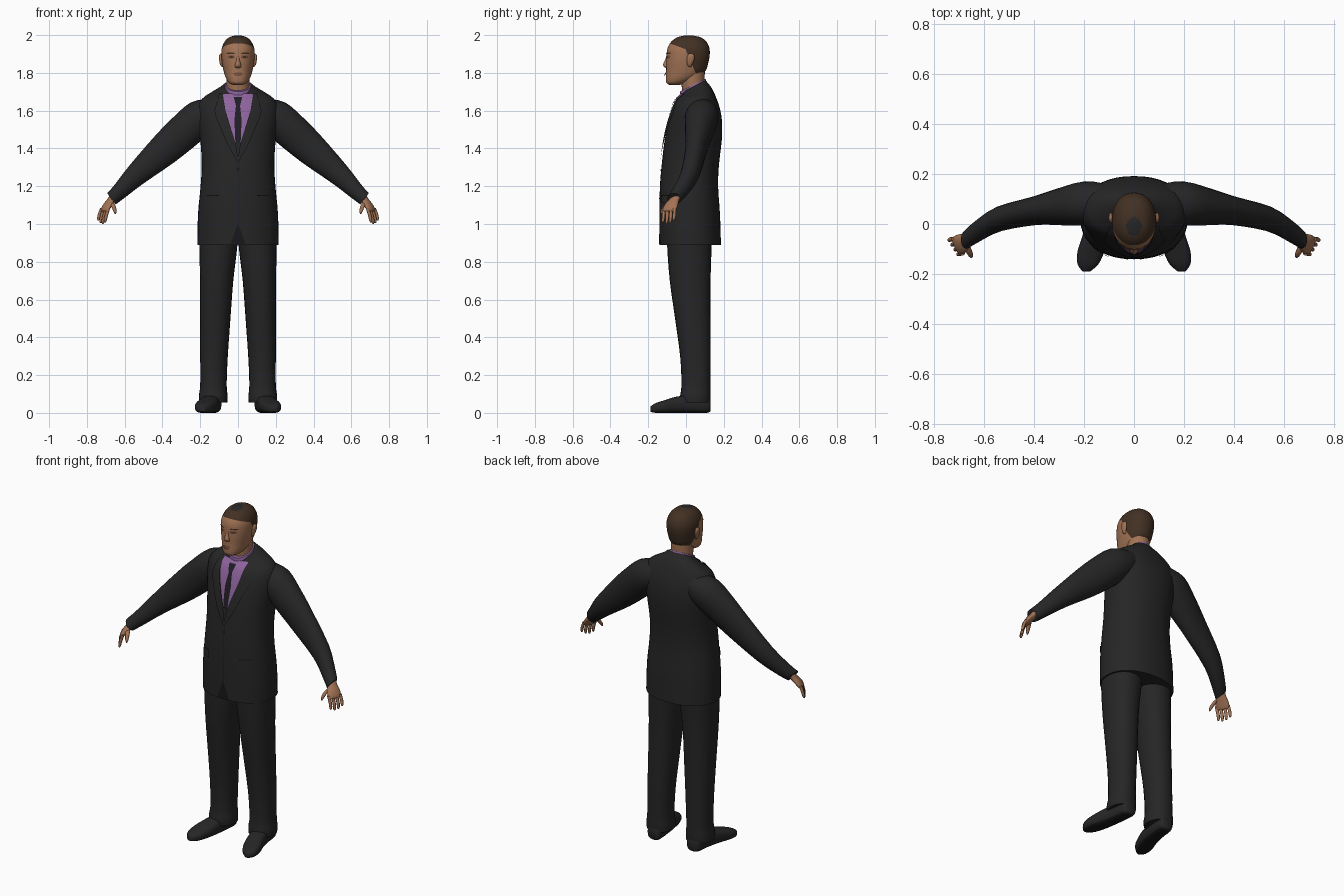
import bpy, bmesh, math
from mathutils import Vector
from mathutils.bvhtree import BVHTree

if "Cube" in bpy.data.objects:
    bpy.data.objects.remove(bpy.data.objects["Cube"])

X, Y, Z = Vector((1, 0, 0)), Vector((0, 1, 0)), Vector((0, 0, 1))


def material(name, r, g, b):
    m = bpy.data.materials.new(name)
    m.use_nodes = True
    m.diffuse_color = (r, g, b, 1)
    bsdf = m.node_tree.nodes["Principled BSDF"]
    bsdf.inputs["Base Color"].default_value = (r, g, b, 1)
    bsdf.inputs["Roughness"].default_value = 0.8
    return m


SUIT = material("charcoal suit", .019, .019, .02)
SEAM = material("dark seam", .009, .009, .01)
SHIRT = material("purple shirt", .27, .125, .34)
TIE = material("black tie", .014, .012, .017)
SKIN = material("brown skin", .36, .17, .09)
LIP = material("dark skin", .19, .08, .045)
HAIR = material("brown hair", .055, .03, .017)
CROWN = material("dark crown", .022, .021, .021)


def smooth_rows(rows, steps):
    """Catmull-Rom interpolation of number rows."""
    out = []
    for i in range(len(rows) - 1):
        p = [rows[max(i - 1, 0)], rows[i], rows[i + 1], rows[min(i + 2, len(rows) - 1)]]
        for k in range(steps):
            t = k / steps
            out.append([b + t * (c - a) / 2 + t * t * (a - 2.5 * b + 2 * c - d / 2)
                        + t ** 3 * (1.5 * (b - c) + (d - a) / 2)
                        for a, b, c, d in zip(*p)])
    return out + [rows[-1]]


def finish(name, bm, mats, angle=60):
    mesh = bpy.data.meshes.new(name)
    bm.to_mesh(mesh)
    bm.free()
    for m in mats:
        mesh.materials.append(m)
    ob = bpy.data.objects.new(name, mesh)
    bpy.context.collection.objects.link(ob)
    bpy.ops.object.select_all(action='DESELECT')
    ob.select_set(True)
    bpy.context.view_layer.objects.active = ob
    bpy.ops.object.shade_smooth_by_angle(angle=math.radians(angle))
    return ob


def loft(rings, u=X, v=Y, n=2.0, segs=24, steps=3, side=1):
    """Skin superellipse rings (x, y, z, half u, half v, tilt)."""
    bm = bmesh.new()
    rows = []
    for x, y, z, a, b, *tilt in smooth_rows(rings, steps):
        row = []
        for k in range(segs):
            t = 2 * math.pi * k / segs
            c, s = math.cos(t), math.sin(t)
            p = Vector((x, y, z)) + u * a * math.copysign(abs(c) ** (2 / n), c)
            p += (v + Z * (tilt[0] if tilt else 0)) * b * math.copysign(abs(s) ** (2 / n), s)
            p.x *= side
            row.append(bm.verts.new(p))
        rows.append(row)
    for r, q in zip(rows, rows[1:]):
        for k in range(segs):
            j = (k + 1) % segs
            bm.faces.new((r[k], r[j], q[j], q[k]))
    bm.faces.new(rows[0])
    bm.faces.new(rows[-1])
    bmesh.ops.recalc_face_normals(bm, faces=bm.faces)
    return bm


def plate(name, tree, mat, rows, off=.004, side=1, cols=6):
    """Thin patch wrapped on a front surface; rows are (z, x1, x2)."""
    bm = bmesh.new()
    grid = []
    for (z, a, b), (z2, a2, b2) in zip(rows, rows[1:]):
        for k in range(5):
            t = k / 4
            line = []
            for c in range(cols + 1):
                s = c / cols
                x = (a + (a2 - a) * t) * (1 - s) + (b + (b2 - b) * t) * s
                zz = z + (z2 - z) * t
                hit = tree.ray_cast(Vector((x * side, -1, zz)), Y)[0]
                y = hit.y if hit else 0
                line.append(bm.verts.new((x * side, y - off, zz)))
            grid.append(line)
    for r, q in zip(grid, grid[1:]):
        for c in range(cols):
            bm.faces.new((r[c], r[c + 1], q[c + 1], q[c]))
    bmesh.ops.remove_doubles(bm, verts=bm.verts, dist=.0002)
    for f in bm.faces:
        f.normal_update()
        if f.normal.y > 0:
            f.normal_flip()
    return finish(name, bm, [mat])


# Jacket body: height, half width, front, back, collar tilt
body = [(.89, .215, -.14, .185, 0), (1.05, .212, -.141, .18, 0), (1.2, .198, -.138, .17, 0),
        (1.32, .192, -.128, .175, 0), (1.45, .2, -.112, .19, 0), (1.55, .213, -.09, .19, 0),
        (1.62, .212, -.068, .177, 0), (1.665, .188, -.05, .158, .08), (1.695, .14, -.036, .138, .25),
        (1.715, .1, -.025, .118, .4), (1.73, .078, -.018, .104, .5)]
bm = loft([(0, (f + b) / 2, z, w, (b - f) / 2, t) for z, w, f, b, t in body], n=2.2, segs=40)
chest = BVHTree.FromBMesh(bm)
finish("jacket_body", bm, [SUIT])

# Shirt front, tie and collar
plate("shirt_front", chest, SHIRT, [(1.685, -.08, .08), (1.6, -.066, .066), (1.43, -.014, .014)], .004, cols=12)
plate("tie_knot", chest, TIE, [(1.672, -.022, .022), (1.63, -.012, .012)], .011)
plate("tie_blade", chest, TIE, [(1.635, -.01, .01), (1.55, -.019, .019), (1.43, -.014, .014)], .007)
finish("shirt_collar", loft([(0, .038, 1.68, .078, .072, .5), (0, .037, 1.715, .074, .07, .5),
                             (0, .036, 1.735, .069, .068, .5)]), [SHIRT])

# Jacket front details
plate("hem_notch", chest, SEAM, [(1.0, -.001, .001), (.893, -.04, .04)], .002)
plate("front_seam", chest, SEAM, [(1.36, -.001, .002), (1.0, -.001, .002)], .002)
plate("jacket_button", chest, SEAM, [(1.3, -.008, .008), (1.282, -.008, .008)], .005)
for side, label in ((1, "left"), (-1, "right")):
    plate(label + "_lapel", chest, SUIT, [(1.69, .082, .1), (1.6, .066, .125), (1.57, .058, .118),
                                          (1.43, .013, .06), (1.33, -.003, .004)], .009, side)
    plate(label + "_pocket_flap", chest, SUIT, [(1.15, .1, .165), (1.11, .1, .168)], .007, side)
    plate(label + "_pocket_seam", chest, SEAM, [(1.154, .1, .165), (1.149, .1, .165)], .008, side)
    plate(label + "_collar_wing", chest, SHIRT, [(1.69, .03, .08), (1.665, .008, .068), (1.635, .038, .046)],
          .009, side)

    # Sleeve
    finish(label + "_sleeve", loft([(.11, .085, 1.605, .075, .075), (.195, .083, 1.565, .096, .088),
                                    (.29, .07, 1.485, .095, .075), (.39, .054, 1.395, .086, .058),
                                    (.54, .02, 1.26, .06, .05), (.63, -.032, 1.17, .043, .043),
                                    (.67, -.062, 1.133, .037, .037)],
                                   u=Vector((.6, 0, .8)), side=side), [SUIT])

    # Hand with fingers and thumb
    across, through = Vector((-.45, -.89, 0)), Vector((.75, -.38, .5))
    finish(label + "_palm", loft([(.655, -.048, 1.155, .025, .02), (.672, -.064, 1.125, .029, .019),
                                  (.69, -.078, 1.1, .039, .018), (.707, -.089, 1.073, .039, .013),
                                  (.71, -.091, 1.065, .028, .006)],
                                 across, through, side=side, segs=16), [SKIN])
    for i, finger in enumerate(("little", "ring", "middle", "index")):
        x, y, drop = .725 - .012 * i, -.06 - .019 * i, (.055, .068, .073, .065)[i]
        finish(f"{label}_{finger}_finger",
               loft([(x - .004, y, 1.085, .009, .009), (x + .01, y - .002, 1.072 - drop / 2, .009, .009),
                     (x + .014, y - .005, 1.08 - drop, .007, .007), (x + .014, y - .006, 1.073 - drop, .002, .002)],
                    side=side, segs=10, steps=2), [SKIN])
    finish(label + "_thumb", loft([(.675, -.08, 1.118, .014, .014), (.66, -.108, 1.095, .012, .013),
                                   (.652, -.125, 1.07, .009, .01), (.649, -.131, 1.053, .003, .003)],
                                  side=side, segs=10), [SKIN])

    # Trouser leg
    finish(label + "_trouser_leg", loft([(.105, .02, 1.0, .1, .12), (.104, .018, .89, .101, .118),
                                         (.113, .022, .7, .088, .108), (.12, .036, .5, .08, .094),
                                         (.127, .05, .3, .073, .081), (.13, .053, .15, .07, .077),
                                         (.131, .05, .09, .076, .081), (.131, .05, .055, .074, .079)],
                                        n=2.2, side=side), [SUIT])

    # Shoe, with a darker sole
    bm = loft([(.13, .13, .04, .028, .03), (.132, .11, .045, .044, .045), (.14, .03, .048, .048, .048),
               (.155, -.05, .043, .052, .043), (.172, -.11, .034, .054, .034),
               (.184, -.16, .026, .042, .026), (.19, -.189, .02, .016, .014)], v=Z, n=2.7, side=side)
    for f in bm.faces:
        f.material_index = 1 if f.normal.z < -.8 else 0
    finish(label + "_shoe", bm, [SUIT, SEAM])

# Neck
finish("neck", loft([(0, .042, 1.62, .06, .058), (0, .038, 1.72, .061, .06), (0, .034, 1.82, .062, .066)]), [SKIN])

# Head, cut along the hairline so that hair can be coloured
bm = loft([(0, -.06, 1.737, .026, .03), (0, -.05, 1.748, .048, .054), (0, -.022, 1.775, .065, .085),
           (0, -.001, 1.81, .076, .104), (0, .006, 1.85, .084, .111), (0, .011, 1.89, .088, .114),
           (0, .013, 1.93, .086, .111), (0, .015, 1.965, .071, .093), (0, .016, 1.988, .047, .062),
           (0, .014, 1.999, .012, .016)], n=2.15, segs=36, steps=4)
brow_line = (Vector((0, -.09, 1.958)), Vector((0, .35, .94)))
ear_line = (Vector((0, .0, 1.92)), Vector((0, .92, .39)))
nape_line = (Vector((0, 0, 1.785)), Z)
for co, no in (brow_line, ear_line, nape_line):
    bmesh.ops.bisect_plane(bm, geom=bm.verts[:] + bm.edges[:] + bm.faces[:], plane_co=co, plane_no=no, dist=.0005)
face = BVHTree.FromBMesh(bm)
for f in bm.faces:
    c = f.calc_center_median()
    top, back, nape = ((c - co).dot(no) > 0 for co, no in (brow_line, ear_line, nape_line))
    if top or (back and nape):
        f.material_index = 1
    if c.z > 1.9 and math.hypot(c.x, c.y + .008) < .033:
        f.material_index = 2
finish("head", bm, [SKIN, HAIR, CROWN])

# Face
finish("nose", loft([(0, -.093, 1.895, .007, .008), (0, -.1, 1.865, .01, .013), (0, -.102, 1.843, .017, .02),
                     (0, -.1, 1.83, .016, .014), (0, -.097, 1.825, .006, .006)], segs=14), [SKIN])
plate("upper_lip", face, LIP, [(1.803, -.012, .012), (1.795, -.026, .026)], .005)
plate("lower_lip", face, LIP, [(1.795, -.026, .026), (1.783, -.013, .013)], .007)
for side, label in ((1, "left"), (-1, "right")):
    plate(label + "_eyebrow", face, HAIR, [(1.908, .025, .055), (1.9, .014, .062)], .004, side)
    plate(label + "_eye_socket", face, LIP, [(1.893, .02, .05), (1.884, .015, .056), (1.876, .022, .048)], .002, side)
    plate(label + "_eye", face, HAIR, [(1.889, .027, .042), (1.88, .027, .042)], .004, side)
    finish(label + "_ear", loft([(.08, .02, 1.832, .006, .008), (.086, .02, 1.845, .009, .013),
                                 (.091, .024, 1.87, .009, .02), (.093, .026, 1.892, .008, .018),
                                 (.09, .026, 1.902, .003, .008)], side=side, segs=14), [SKIN])
